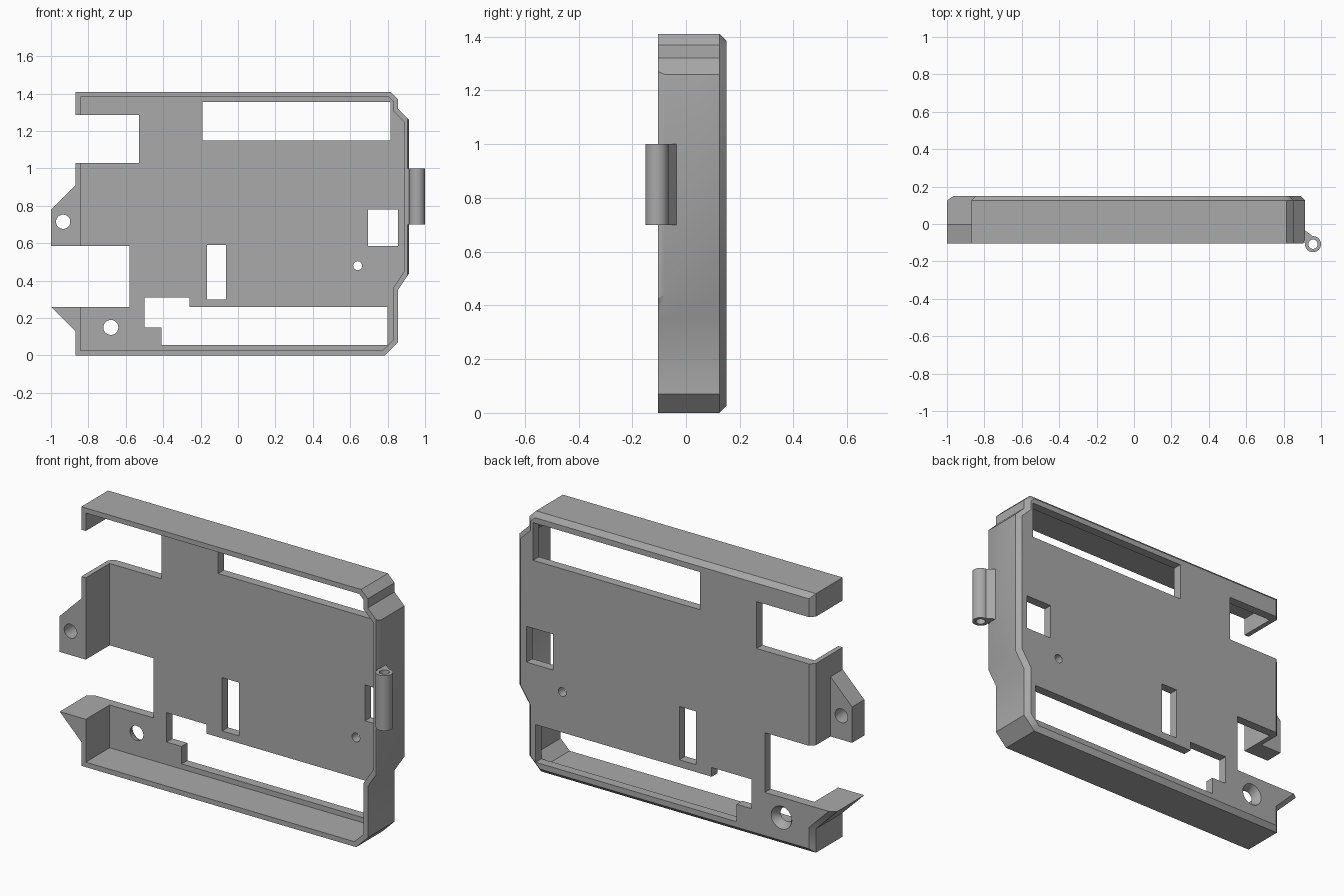
import bpy
import bmesh
from math import cos, sin, pi
from mathutils import Vector

if "Cube" in bpy.data.objects:
    bpy.data.objects.remove(bpy.data.objects["Cube"], do_unlink=True)

FRONT, BACK = -0.105, 0.15

grey = bpy.data.materials.new("plain grey")
grey.use_nodes = True
grey.diffuse_color = (0.4, 0.4, 0.4, 1)
grey.node_tree.nodes["Principled BSDF"].inputs["Base Color"].default_value = (0.4, 0.4, 0.4, 1)


def loft(name, rings):
    """Solid through matching rings of 3D points, capped at both ends."""
    bm = bmesh.new()
    loops = [[bm.verts.new(p) for p in ring] for ring in rings]
    n = len(loops[0])
    for a, b in zip(loops, loops[1:]):
        for i in range(n):
            j = (i + 1) % n
            bm.faces.new((a[i], a[j], b[j], b[i]))
    bm.faces.new(loops[0])
    bm.faces.new(loops[-1])
    bmesh.ops.recalc_face_normals(bm, faces=bm.faces)
    mesh = bpy.data.meshes.new(name)
    bm.to_mesh(mesh)
    bm.free()
    mesh.materials.append(grey)
    obj = bpy.data.objects.new(name, mesh)
    bpy.context.scene.collection.objects.link(obj)
    return obj


def at_y(outline, y):
    return [(x, y, z) for x, z in outline]


def prism(name, outline, y0, y1):
    return loft(name, [at_y(outline, y0), at_y(outline, y1)])


def rect(x0, x1, z0, z1):
    return [(x0, z0), (x1, z0), (x1, z1), (x0, z1)]


def circle(x, z, r, n=32):
    return [(x + r * cos(2 * pi * i / n), z + r * sin(2 * pi * i / n)) for i in range(n)]


def inset(outline, d):
    """Mitred inward offset of a counter-clockwise outline."""
    pts = [Vector(p) for p in outline]
    out = []
    for i, p in enumerate(pts):
        e0 = (p - pts[i - 1]).normalized()
        e1 = (pts[(i + 1) % len(pts)] - p).normalized()
        n0, n1 = Vector((-e0.y, e0.x)), Vector((-e1.y, e1.x))
        out.append(tuple(p + (n0 + n1) * d / (1 + n0.dot(n1))))
    return out


def cut(obj, cutter):
    cutter.hide_render = True
    cutter.hide_set(True)
    mod = obj.modifiers.new(cutter.name, "BOOLEAN")
    mod.operation = "DIFFERENCE"
    mod.solver = "EXACT"
    mod.object = cutter


def bake(obj):
    """Apply the cuts and remove the cutters."""
    cutters = [m.object for m in obj.modifiers]
    graph = bpy.context.evaluated_depsgraph_get()
    mesh = bpy.data.meshes.new_from_object(obj.evaluated_get(graph))
    obj.modifiers.clear()
    obj.data = mesh
    for c in cutters:
        bpy.data.objects.remove(c, do_unlink=True)


def smooth(obj):
    bpy.ops.object.select_all(action="DESELECT")
    obj.select_set(True)
    bpy.context.view_layer.objects.active = obj
    bpy.ops.object.shade_smooth_by_angle(angle=0.6)


# Tray shell: stepped right side, pointed lower left corner, chamfered back
right_side = [(0.785, 0), (0.855, 0.07), (0.855, 0.35), (0.915, 0.44),
              (0.915, 1.26), (0.855, 1.32), (0.855, 1.37), (0.815, 1.41)]
body = [(-0.87, 0)] + right_side + [(-0.87, 1.41)]
outer = body + [(-0.87, 0.42), (-1, 0.42), (-1, 0.26), (-0.87, 0.13)]
lip = {(0.915, 0.44): (0.905, 0.425), (0.915, 1.26): (0.905, 1.27)}
tray = loft("tray", [at_y([lip.get(p, p) for p in outer], FRONT), at_y(outer, -0.08),
                     at_y(outer, 0.125), at_y(inset(outer, 0.025), BACK)])

# Hollow inside, open to the front
cut(tray, prism("cavity", inset(body, 0.027), -0.3, 0.1))

# Side notches and floor windows
openings = {
    "upper_notch": rect(-1.2, -0.53, 1.03, 1.285),
    "lower_notch": rect(-1.2, -0.58, 0.26, 0.585),
    "top_window": rect(-0.19, 0.815, 1.15, 1.355),
    "slot": rect(-0.165, -0.065, 0.3, 0.59),
    "side_window": rect(0.695, 0.855, 0.585, 0.78),
    "bottom_window": [(-0.41, 0.055), (0.80, 0.055), (0.80, 0.26), (-0.26, 0.26),
                      (-0.26, 0.31), (-0.5, 0.31), (-0.5, 0.15), (-0.41, 0.15)],
}
for name, outline in openings.items():
    depth = -0.3 if "notch" in name else 0.05
    cut(tray, prism(name, outline, depth, 0.3))

# Screw holes, the larger one countersunk from the back
cut(tray, prism("small_hole", circle(0.64, 0.48, 0.024), 0.05, 0.3))
cut(tray, loft("countersunk_hole", [at_y(circle(-0.68, 0.15, r), y) for r, y in
                                    ((0.04, 0.05), (0.04, 0.115), (0.062, BACK), (0.062, 0.3))]))
bake(tray)
smooth(tray)

# Mounting ear on the left wall
ear = prism("mounting_ear", [(-0.86, 0.585), (-0.86, 0.92), (-1, 0.78), (-1, 0.585)], FRONT, 0)
cut(ear, prism("ear_hole", circle(-0.935, 0.715, 0.038), -0.3, 0.3))
bake(ear)
smooth(ear)


# Hinge barrel with its web to the wall
def upright(name, outline, z0, z1):
    return loft(name, [[(x, y, z) for x, y in outline] for z in (z0, z1)])


barrel = upright("hinge_barrel", circle(0.957, -0.108, 0.043), 0.7, 1)
cut(barrel, upright("pin_hole", circle(0.957, -0.108, 0.025), 0.5, 1.2))
bake(barrel)
smooth(barrel)
upright("hinge_web", [(0.9, -0.035), (0.915, -0.035), (0.97, -0.076),
                      (0.945, -0.08), (0.928, -0.1), (0.9, -0.1)], 0.7, 1)
